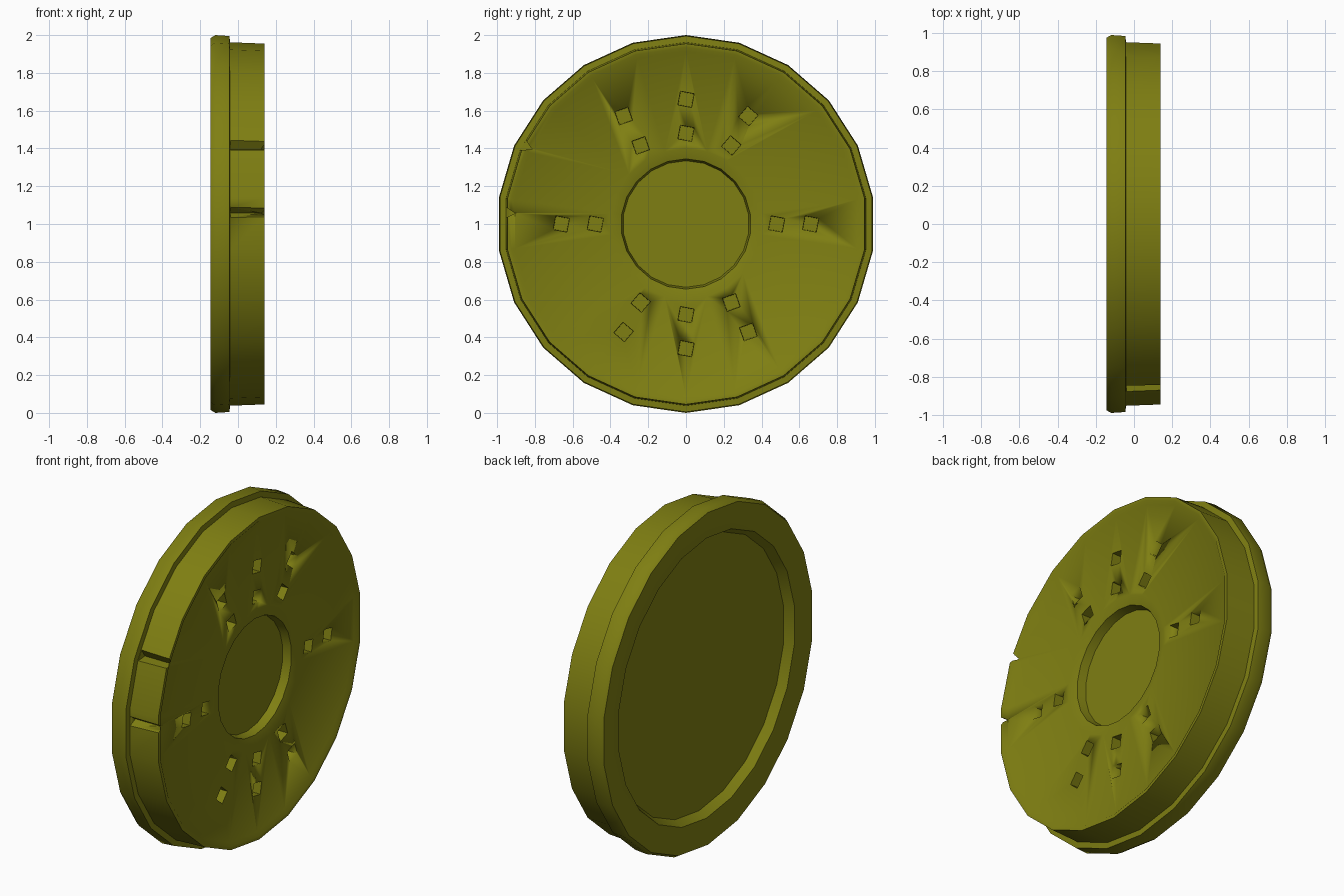
import bpy, bmesh
from math import pi, sin, cos, radians, atan2

if "Cube" in bpy.data.objects:
    bpy.data.objects.remove(bpy.data.objects["Cube"])

mat = bpy.data.materials.new("olive")
mat.diffuse_color = (0.21, 0.21, 0.006, 1)
mat.use_nodes = True
mat.node_tree.nodes["Principled BSDF"].inputs["Base Color"].default_value = mat.diffuse_color


def lathe(name, profile, segs, y=0.0, z=1.0, phase=pi / 2, angle=50):
    """Turn a (radius, x) profile around an axis parallel to x, with flat end discs."""
    bm = bmesh.new()
    rings = [[bm.verts.new((x, y + r * cos(phase + 2 * pi * i / segs),
                            z + r * sin(phase + 2 * pi * i / segs))) for i in range(segs)]
             for r, x in profile]
    for a, b in zip(rings, rings[1:]):
        for i in range(segs):
            j = (i + 1) % segs
            bm.faces.new((a[i], a[j], b[j], b[i]))
    bm.faces.new(rings[0])
    bm.faces.new(rings[-1])
    bmesh.ops.recalc_face_normals(bm, faces=bm.faces)
    me = bpy.data.meshes.new(name)
    bm.to_mesh(me)
    bm.free()
    ob = bpy.data.objects.new(name, me)
    bpy.context.collection.objects.link(ob)
    me.materials.append(mat)
    bpy.ops.object.select_all(action='DESELECT')
    ob.select_set(True)
    bpy.context.view_layer.objects.active = ob
    bpy.ops.object.shade_smooth_by_angle(angle=radians(angle))
    return ob


# Disc: recessed back plate, rounded flange, body wall, thin lip, face and sunken hub
disc = lathe("flanged_disc", [
    (0.80, -0.085), (0.83, -0.135), (0.90, -0.145), (0.985, -0.145), (1.0, -0.12),
    (0.995, -0.045), (0.962, -0.042), (0.955, 0.14), (0.935, 0.14),
    (0.915, 0.125), (0.40, 0.125), (0.345, 0.11), (0.335, 0.06)], 22)


def cut(name, profile, segs, y, z, phase):
    """Subtract a small prism from the disc."""
    cutter = lathe(name, profile, segs, y, z, phase, 10)
    cutter.hide_render = True
    cutter.hide_viewport = True
    mod = disc.modifiers.new(name, 'BOOLEAN')
    mod.operation = 'DIFFERENCE'
    mod.solver = 'EXACT'
    mod.object = cutter


# Two rings of small four-sided sockets in the front face
for deg in (0, 60, 90, 120, 180, 240, 270, 300):
    t = radians(deg)
    for r in (0.48, 0.66):
        cut("socket_cutter", [(0.05, 0.06), (0.055, 0.2)], 4,
            r * cos(t), 1 + r * sin(t), t + 0.6)

# Two nicks in the body wall on the front edge
for y, z, w in ((-0.855, 1.415, 0.045), (-0.945, 1.06, 0.04)):
    cut("nick_cutter", [(w, -0.04), (w, 0.2)], 3, y, z, atan2(z - 1, y) + pi)
